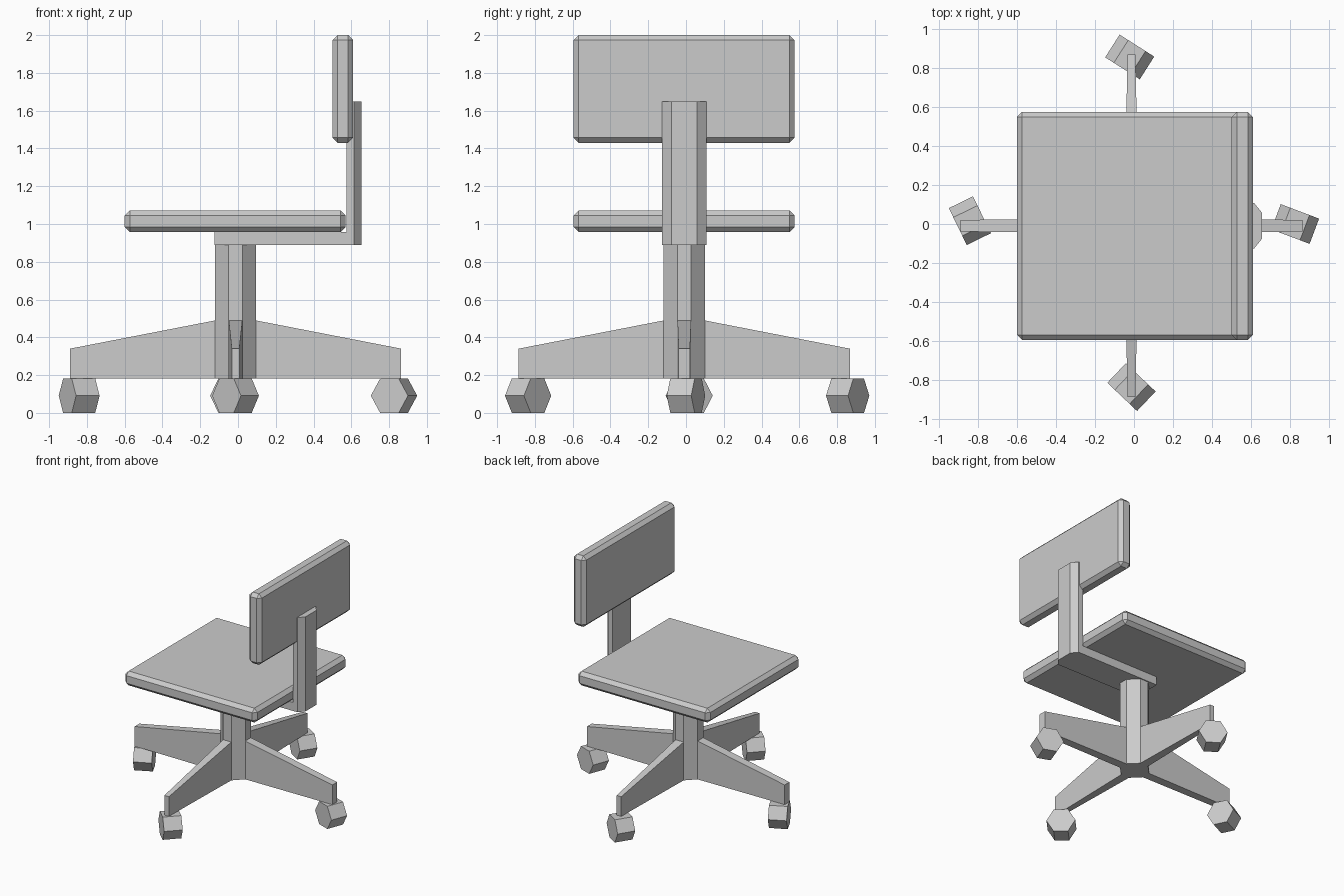
import bpy, bmesh
from math import cos, sin, pi, radians
from mathutils import Matrix, Vector

if "Cube" in bpy.data.objects:
    bpy.data.objects.remove(bpy.data.objects["Cube"])

CX, CY = -0.013, -0.009          # axis of the chair base


def make(name, bm):
    bmesh.ops.recalc_face_normals(bm, faces=bm.faces)
    me = bpy.data.meshes.new(name)
    bm.to_mesh(me)
    bm.free()
    ob = bpy.data.objects.new(name, me)
    bpy.context.collection.objects.link(ob)
    return ob


def prism(name, outline, z0, z1, matrix=Matrix()):
    """Extrude a flat outline from z0 to z1, then place it."""
    bm = bmesh.new()
    face = bm.faces.new([bm.verts.new((x, y, z0)) for x, y in outline])
    top = bmesh.ops.extrude_face_region(bm, geom=[face])["geom"]
    bmesh.ops.translate(bm, vec=(0, 0, z1 - z0),
                        verts=[g for g in top if isinstance(g, bmesh.types.BMVert)])
    bm.transform(matrix)
    return make(name, bm)


def box(name, lo, hi, chamfer=0):
    ob = prism(name, [(lo[0], lo[1]), (hi[0], lo[1]), (hi[0], hi[1]), (lo[0], hi[1])],
               lo[2], hi[2])
    if chamfer:
        m = ob.modifiers.new("chamfer", 'BEVEL')
        m.width, m.segments = chamfer, 1
    return ob


def leg(name, angle, tip_half):
    """Tapered leg, built along +x and turned about the column."""
    bm = bmesh.new()
    rings = []
    for x, h, z in ((0.105, 0.036, 0.49), (0.877, tip_half, 0.34)):
        rings.append([bm.verts.new(p) for p in
                      ((x, -h, 0.182), (x, h, 0.182), (x, h, z), (x, -h, z))])
    a, b = rings
    bm.faces.new(a)
    bm.faces.new(b)
    for i in range(4):
        j = (i + 1) % 4
        bm.faces.new((a[i], a[j], b[j], b[i]))
    bm.transform(Matrix.Translation((CX, CY, 0)) @ Matrix.Rotation(angle, 4, 'Z'))
    return make(name, bm)


# Chamfered seat and backrest pads
box("seat", (-0.60, -0.595, 0.957), (0.57, 0.575, 1.072), 0.027)
box("backrest", (0.50, -0.595, 1.43), (0.61, 0.575, 2.0), 0.027)

# Back support: flat bar under the seat, upright with chamfered rear edges
box("seat_bar", (-0.125, CY - 0.117, 0.89), (0.60, CY + 0.117, 0.958))
prism("back_post", [(0.575, CY - 0.117), (0.615, CY - 0.117), (0.655, CY - 0.068),
                    (0.655, CY + 0.068), (0.615, CY + 0.117), (0.575, CY + 0.117)],
      0.89, 1.648)

# Eight-sided column
A, F = 0.109, 0.036
prism("column", [(A, -F), (A, F), (F, A), (-F, A), (-A, F), (-A, -F), (-F, -A), (F, -A)],
      0.182, 0.89, Matrix.Translation((CX, CY, 0)))

# Four tapered legs
for i in range(4):
    leg(f"leg_{i + 1}", i * pi / 2, 0.03 if i % 2 == 0 else 0.02)

# Six-sided casters, each swivelled differently
R = 0.105
hexagon = [(R * cos(k * pi / 3), R * sin(k * pi / 3)) for k in range(6)]
for i, (x, y, turn) in enumerate(((0.826, 0.0, -20.7), (-0.022, 0.856, -32.5),
                                  (-0.841, 0.017, -64), (-0.013, -0.836, -43.5))):
    prism(f"caster_{i + 1}", hexagon, -0.069, 0.069,
          Matrix.Translation((x, y, R * sin(pi / 3))) @
          Matrix.Rotation(radians(turn), 4, 'Z') @ Matrix.Rotation(pi / 2, 4, 'X'))
